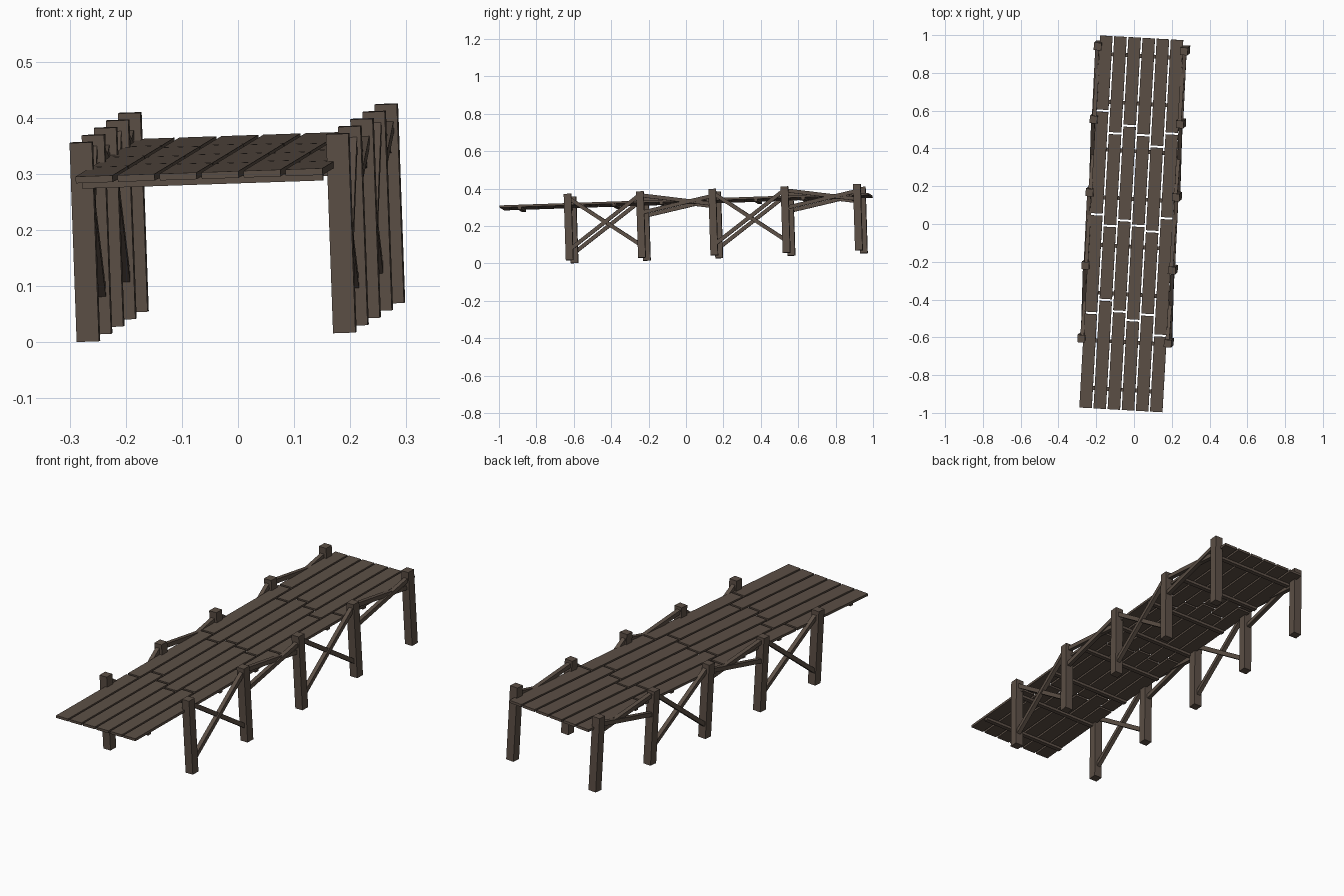
import bpy
from mathutils import Matrix, Vector, Euler

if "Cube" in bpy.data.objects:
    bpy.data.objects.remove(bpy.data.objects["Cube"])

wood = bpy.data.materials.new("weathered_brown")
wood.diffuse_color = (0.107, 0.079, 0.061, 1)
wood.use_nodes = True
wood.node_tree.nodes["Principled BSDF"].inputs["Base Color"].default_value = wood.diffuse_color

# The whole walkway is slightly pitched, rolled and turned
WORLD = Matrix.Translation((-0.004, 0, 0.030)) @ Euler((0.034, -0.034, -0.057)).to_matrix().to_4x4()


def box(name, center, size, rot_x=0.0):
    h = [s / 2 for s in size]
    verts = [(x * h[0], y * h[1], z * h[2]) for x in (-1, 1) for y in (-1, 1) for z in (-1, 1)]
    faces = [(0, 1, 3, 2), (4, 6, 7, 5), (0, 4, 5, 1), (2, 3, 7, 6), (0, 2, 6, 4), (1, 5, 7, 3)]
    me = bpy.data.meshes.new(name)
    me.from_pydata(verts, [], faces)
    me.transform(WORLD @ Matrix.Translation(center) @ Matrix.Rotation(rot_x, 4, 'X'))
    me.materials.append(wood)
    ob = bpy.data.objects.new(name, me)
    bpy.context.collection.objects.link(ob)


def brace(name, x, y0, z0, y1, z1):
    d = Vector((0, y1 - y0, z1 - z0))
    box(name, (x, (y0 + y1) / 2, (z0 + z1) / 2), (0.02, d.length, 0.02), d.to_track_quat('Y', 'Z').to_euler().x)


# Deck planks: six columns, each split by staggered joints
joints = [(-0.473, 0.05, 0.60), (-0.40, -0.007, 0.484), (-0.457, 0.026, 0.528),
          (-0.50, 0.002, 0.483), (-0.466, -0.024, 0.426), (-0.572, 0.05, 0.50)]
for c, cuts in enumerate(joints):
    ys = [-0.982, *cuts, 1.003]
    for a, b in zip(ys, ys[1:]):
        box("deck_plank", ((c - 2.5) * 0.075, (a + b) / 2, 0.300), (0.066, b - a - 0.011, 0.012))

# Cross beams under the deck
for i in range(8):
    box("cross_beam", (0, -0.87 + i * 0.253, 0.288), (0.43, 0.02, 0.014))

# Posts and crossed braces on both sides
post_y = [-0.61 + i * 0.3875 for i in range(5)]
for side, sx in (("left", -1), ("right", 1)):
    x = 0.229 * sx
    for y in post_y:
        box(side + "_post", (x, y, 0.1775), (0.04, 0.04, 0.355))
    for i in range(4):
        y0, y1 = post_y[i], post_y[i + 1]
        if i % 2 == 0:   # tall cross
            brace(side + "_rising_brace", x + 0.003 * sx, y0, 0.055, y1, 0.338)
            brace(side + "_falling_brace", x - 0.003 * sx, y0, 0.335, y1, 0.065)
        else:            # shallow cross
            brace(side + "_rising_brace", x + 0.003 * sx, y0, 0.240, y1, 0.318)
            brace(side + "_falling_brace", x - 0.003 * sx, y0, 0.335, y1, 0.275)
